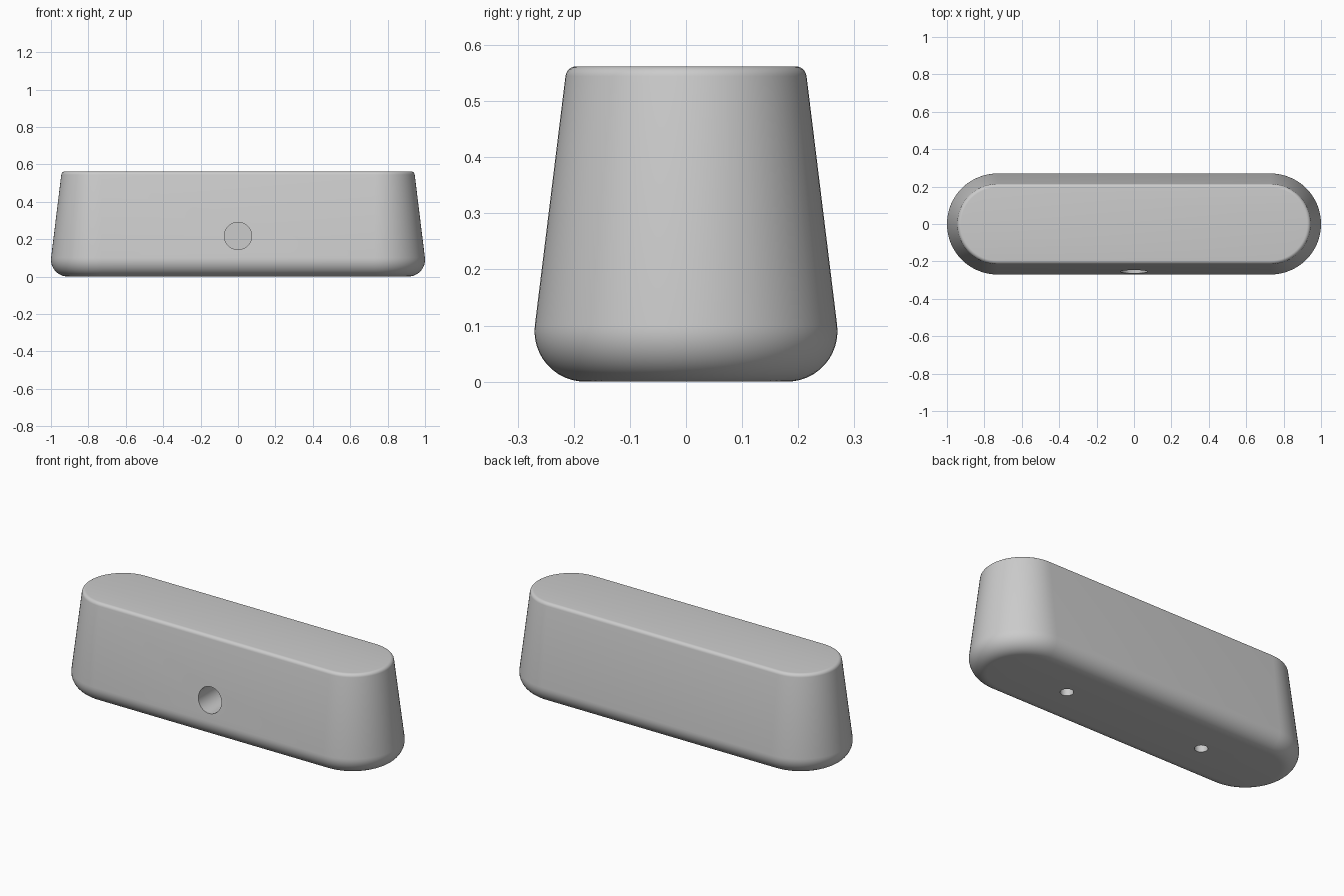
import bpy, bmesh
from math import sin, cos, pi, radians

cube = bpy.data.objects.get("Cube")
if cube:
    bpy.data.objects.remove(cube, do_unlink=True)

grey = bpy.data.materials.new("plain grey")
grey.use_nodes = True
colour = (0.6, 0.6, 0.6, 1)
grey.diffuse_color = colour
grey.node_tree.nodes["Principled BSDF"].inputs["Base Color"].default_value = colour

HALF_STRAIGHT = 0.73   # half length of the straight sides
HEIGHT = 0.562
LEAN = radians(7)      # inward lean of the walls
END_STEPS = 32         # facets round each end


def arc(cx, cz, r, a0, a1, steps):
    """Points of a profile fillet as (offset, height)."""
    return [(cx + r * cos(a0 + (a1 - a0) * i / steps),
             cz + r * sin(a0 + (a1 - a0) * i / steps)) for i in range(steps + 1)]


def stadium(bm, r, z):
    """Ring with two half-round ends joined by straight sides."""
    ring = []
    for side in (1, -1):
        for i in range(END_STEPS + 1):
            a = -pi / 2 + pi * i / END_STEPS
            ring.append(bm.verts.new((side * (HALF_STRAIGHT + r * cos(a)), side * r * sin(a), z)))
    return ring


# Body: rounded base, leaning wall, small top fillet
profile = arc(0.18, 0.09, 0.09, -pi / 2, LEAN, 12)
profile += arc(0.195, HEIGHT - 0.02, 0.02, LEAN, pi / 2, 6)
bm = bmesh.new()
rings = [stadium(bm, r, z) for r, z in profile]
for low, high in zip(rings, rings[1:]):
    for i in range(len(low)):
        j = (i + 1) % len(low)
        bm.faces.new((low[i], low[j], high[j], high[i]))
bm.faces.new(rings[0][::-1])
bm.faces.new(rings[-1])
bmesh.ops.recalc_face_normals(bm, faces=bm.faces)
mesh = bpy.data.meshes.new("body")
bm.to_mesh(mesh)
bm.free()
mesh.materials.append(grey)
body = bpy.data.objects.new("body", mesh)
bpy.context.collection.objects.link(body)


def drill(name, radius, depth, location, rotation=(0, 0, 0)):
    """Cut a round blind hole into the body."""
    bpy.ops.mesh.primitive_cylinder_add(vertices=48, radius=radius, depth=depth * 2,
                                        location=location, rotation=rotation)
    cutter = bpy.context.object
    cutter.name = name
    cutter.hide_render = True
    cutter.data.materials.append(grey)
    bpy.context.view_layer.objects.active = body
    mod = body.modifiers.new(name, "BOOLEAN")
    mod.operation = "DIFFERENCE"
    mod.solver = "EXACT"
    mod.object = cutter
    bpy.ops.object.modifier_apply(modifier=name)
    bpy.data.objects.remove(cutter, do_unlink=True)


# Round opening in the front and two mounting holes underneath
drill("front_hole", 0.073, 0.27, (0, -0.27, 0.217), (pi / 2, 0, 0))
for x in (-0.44, 0.44):
    drill("base_hole", 0.034, 0.15, (x, 0, 0))

# Smooth walls with crisp hole rims
bpy.ops.object.select_all(action="DESELECT")
body.select_set(True)
bpy.context.view_layer.objects.active = body
bpy.ops.object.shade_smooth_by_angle(angle=radians(30))
